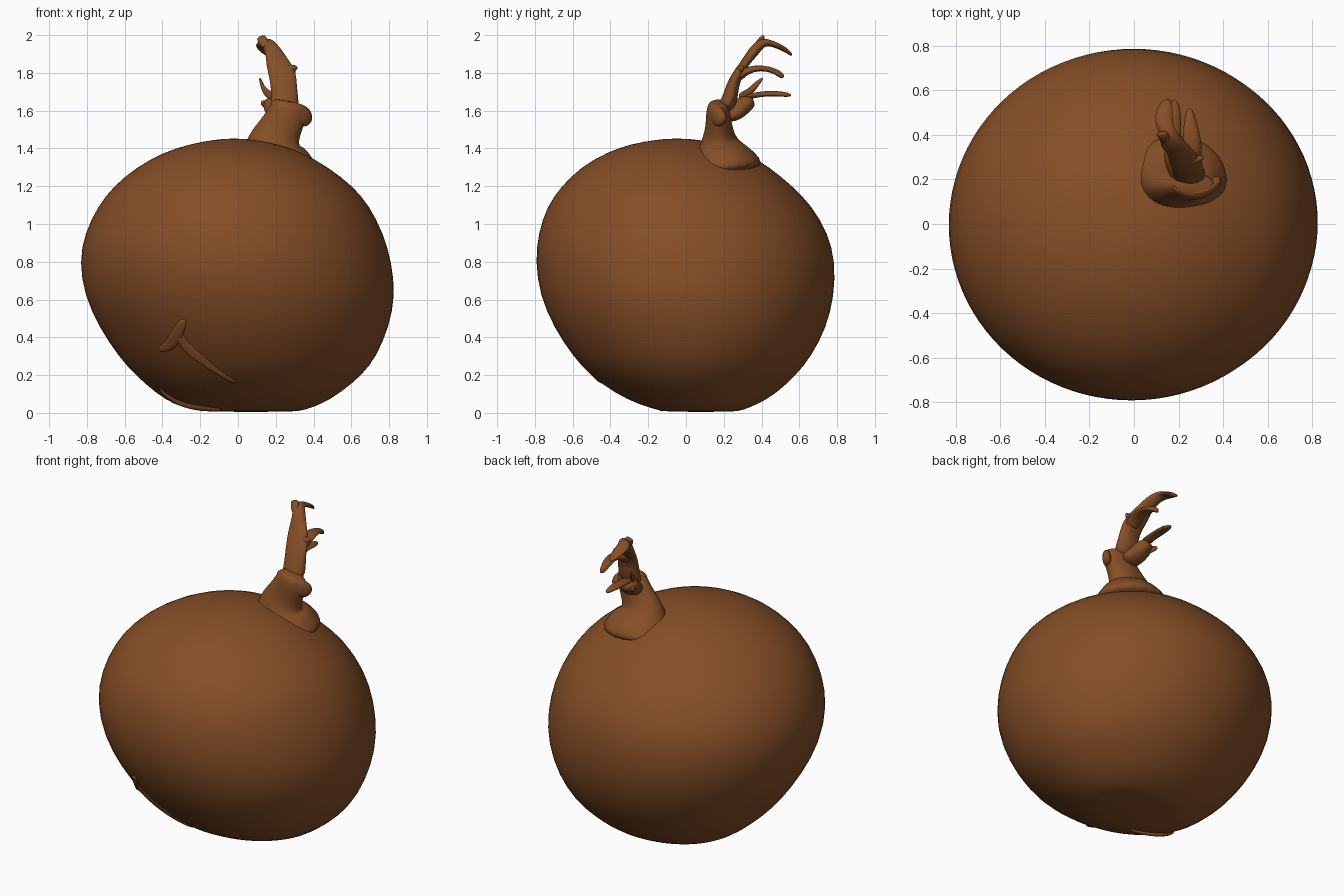
import bpy, bmesh, math, random
from mathutils import Vector

random.seed(4)
skin = bpy.data.materials.new("brown_skin")
skin.diffuse_color = (0.235, 0.076, 0.02, 1)


def loft(name, rings, levels=1):
    """Skin a list of closed rings, cap the ends, smooth."""
    bm = bmesh.new()
    loops = [[bm.verts.new(p) for p in r] for r in rings]
    n = len(loops[0])
    for a, b in zip(loops, loops[1:]):
        for i in range(n):
            j = (i + 1) % n
            bm.faces.new((a[i], a[j], b[j], b[i]))
    bm.faces.new(loops[0][::-1])
    bm.faces.new(loops[-1])
    bmesh.ops.recalc_face_normals(bm, faces=bm.faces)
    me = bpy.data.meshes.new(name)
    bm.to_mesh(me)
    bm.free()
    for p in me.polygons:
        p.use_smooth = True
    me.materials.append(skin)
    ob = bpy.data.objects.new(name, me)
    bpy.context.collection.objects.link(ob)
    sub = ob.modifiers.new("smooth", 'SUBSURF')
    sub.levels = sub.render_levels = levels
    return ob


def blade(name, pts, side=(1, 0, 0), ragged=0.0, n=12):
    """Elliptic tube along (x, y, z, half width, half thickness) points."""
    rings = []
    for k, (x, y, z, w, t) in enumerate(pts):
        a, b = pts[max(k - 1, 0)], pts[min(k + 1, len(pts) - 1)]
        tan = (Vector(b[:3]) - Vector(a[:3])).normalized()
        s = Vector(side)
        s = (s - tan * s.dot(tan)).normalized()
        nor = tan.cross(s)
        c = Vector((x, y, z))
        ring = []
        for i in range(n):
            ang = 2 * math.pi * i / n
            p = c + s * w * math.cos(ang) + nor * t * math.sin(ang)
            p += Vector([random.uniform(-ragged, ragged) for _ in range(3)])
            ring.append(p)
        rings.append(ring)
    return loft(name, rings, 2)


# Bulb: horizontal slices as z, left, right, front, back
SLICES = [
    (0.005, -.16, .30, -.10, .26), (0.015, -.24, .35, -.15, .30),
    (0.045, -.34, .44, -.25, .38), (0.10, -.43, .535, -.37, .475),
    (0.20, -.545, .66, -.51, .585), (0.30, -.635, .735, -.60, .665),
    (0.45, -.735, .80, -.70, .745), (0.62, -.815, .836, -.775, .787),
    (0.80, -.842, .815, -.80, .792), (0.95, -.815, .772, -.785, .755),
    (1.10, -.74, .695, -.735, .665), (1.20, -.66, .61, -.66, .565),
    (1.30, -.54, .48, -.56, .445), (1.38, -.395, .34, -.42, .315),
    (1.425, -.25, .21, -.29, .19), (1.447, -.12, .08, -.15, .06),
    (1.452, -.05, .01, -.08, -.02),
]


def ellipse(s):
    return (s[1] + s[2]) / 2, (s[3] + s[4]) / 2, (s[2] - s[1]) / 2, (s[4] - s[3]) / 2


rings = []
for s in SLICES:
    cx, cy, rx, ry = ellipse(s)
    rings.append([(cx + rx * math.cos(a), cy + ry * math.sin(a), s[0])
                  for a in [2 * math.pi * i / 48 for i in range(48)]])
loft("bulb", rings, 1)


def front_y(x, z):
    """Front surface of the bulb at x, z."""
    for a, b in zip(SLICES, SLICES[1:]):
        if a[0] <= z <= b[0]:
            f = (z - a[0]) / (b[0] - a[0])
            cx, cy, rx, ry = ellipse([p + (q - p) * f for p, q in zip(a, b)])
            return cy - ry * math.sqrt(max(0, 1 - ((x - cx) / rx) ** 2))
    return 0


# Torn skin ridges by the root, lying on the bulb surface
for name, path in {
    "root_ridge_long": [(-.32, .45, .02), (-.30, .38, .035), (-.22, .31, .035),
                        (-.11, .225, .025), (0, .155, .01)],
    "root_ridge_short": [(-.28, .50, .02), (-.33, .42, .045),
                         (-.36, .355, .035), (-.42, .33, .012)],
    "root_ridge_low": [(-.42, .13, .01), (-.32, .06, .03),
                       (-.2, .035, .03), (-.08, .02, .015)],
}.items():
    blade(name, [(x, front_y(x, z) + .006, z, w, .015) for x, z, w in path],
          side=(0, -.5, 1), ragged=0.003)

# Neck flaring out of the bulb
blade("neck", [(.19, .20, 1.27, .27, .24), (.195, .195, 1.35, .20, .18),
               (.19, .18, 1.405, .165, .125), (.195, .175, 1.45, .135, .09),
               (.225, .175, 1.51, .112, .072), (.262, .17, 1.58, .105, .065),
               (.275, .17, 1.625, .095, .058), (.28, .17, 1.65, .08, .04)], n=20)

# Folded lip around the neck top
blade("neck_lip", [(.17, .165, 1.64, .012, .015), (.23, .14, 1.625, .03, .025),
                   (.31, .14, 1.60, .05, .03), (.36, .175, 1.565, .055, .03),
                   (.375, .20, 1.53, .03, .02)], side=(0, 0, 1), ragged=0.003)

# Main dried leaf, curling up and backwards
blade("main_leaf", [(.25, .20, 1.60, .075, .045), (.245, .235, 1.66, .075, .045),
                    (.24, .245, 1.73, .072, .035), (.235, .275, 1.80, .075, .028),
                    (.205, .32, 1.86, .06, .024), (.185, .36, 1.92, .045, .03),
                    (.15, .41, 1.965, .04, .025), (.13, .46, 1.955, .042, .014),
                    (.14, .53, 1.925, .035, .012), (.155, .56, 1.89, .012, .008)],
      ragged=0.005)
blade("leaf_tip", [(.16, .37, 1.93, .03, .02), (.13, .395, 1.97, .025, .02),
                   (.12, .41, 1.995, .03, .008)], ragged=0.003)

# Second finger of the leaf, drooping
blade("leaf_finger", [(.24, .26, 1.76, .05, .025), (.26, .32, 1.815, .05, .022),
                      (.26, .40, 1.83, .038, .016), (.25, .47, 1.81, .028, .016),
                      (.25, .52, 1.775, .015, .016)], ragged=0.004)
blade("leaf_nub", [(.25, .28, 1.80, .03, .02), (.285, .29, 1.825, .025, .018),
                   (.315, .30, 1.83, .010, .008)], side=(0, 0, 1))

# Lump and flakes behind the neck
blade("back_lump", [(.24, .20, 1.57, .06, .04), (.21, .26, 1.59, .07, .05),
                    (.19, .31, 1.635, .06, .05), (.18, .36, 1.655, .04, .03)],
      ragged=0.006)
blade("flat_flake", [(.19, .31, 1.67, .035, .015), (.175, .40, 1.69, .03, .013),
                     (.18, .49, 1.69, .035, .017), (.185, .56, 1.68, .012, .010)],
      ragged=0.003)
blade("side_flake", [(.20, .28, 1.67, .025, .015), (.15, .33, 1.69, .022, .012),
                     (.125, .37, 1.735, .016, .009), (.115, .41, 1.775, .007, .006)],
      side=(0, 0, 1), ragged=0.003)
blade("low_flake", [(.19, .30, 1.62, .03, .02), (.15, .34, 1.63, .022, .015),
                    (.12, .36, 1.645, .012, .008)], side=(0, 0, 1), ragged=0.003)
